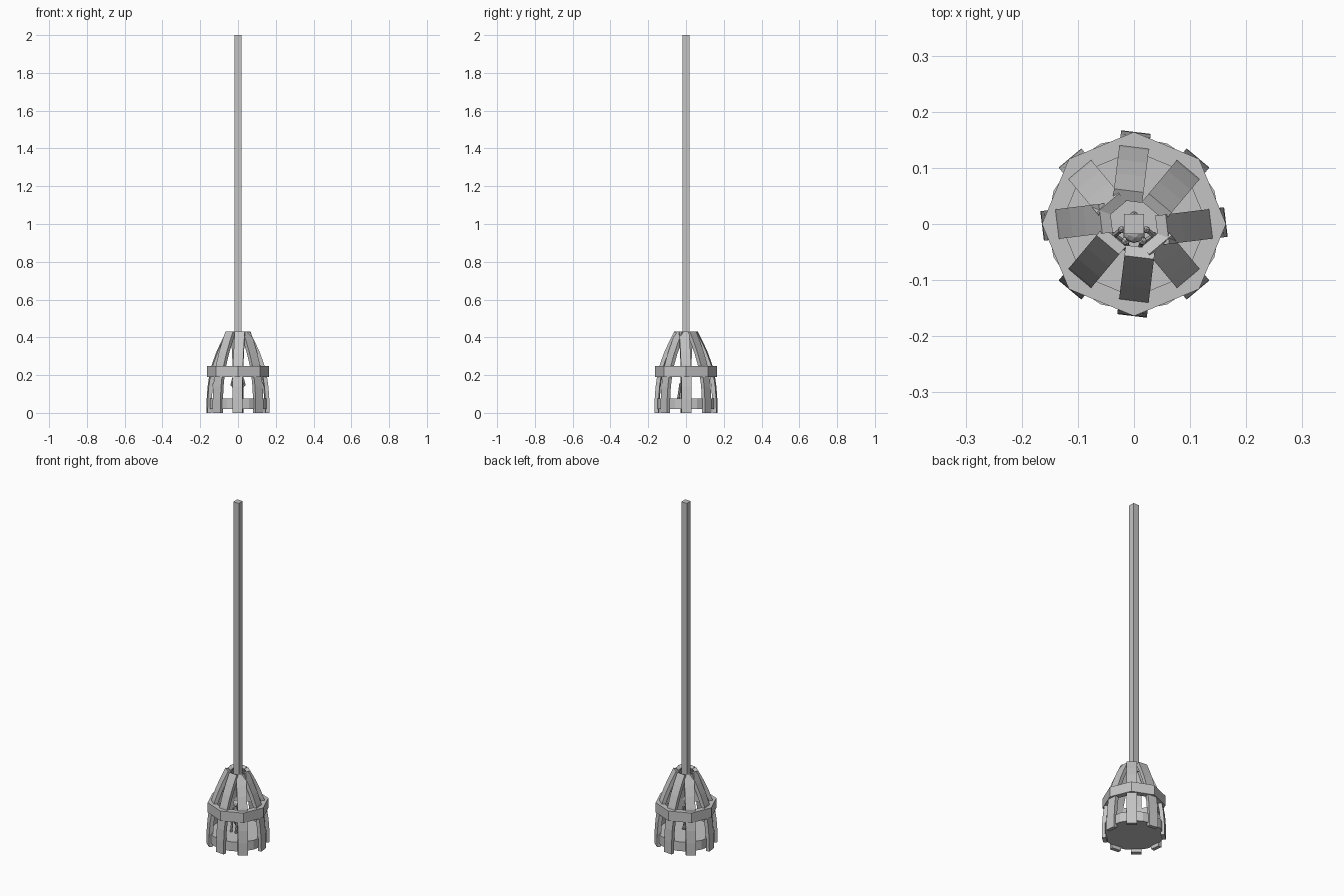
import bpy, bmesh, math
from mathutils import Vector, Matrix

cube = bpy.data.objects.get("Cube")
if cube:
    bpy.data.objects.remove(cube, do_unlink=True)

grey = bpy.data.materials.new("plain_grey")
grey.use_nodes = True
grey.diffuse_color = (0.55, 0.55, 0.55, 1)
grey.node_tree.nodes["Principled BSDF"].inputs["Base Color"].default_value = (0.55, 0.55, 0.55, 1)


def finish(name, bm):
    bmesh.ops.recalc_face_normals(bm, faces=bm.faces)
    mesh = bpy.data.meshes.new(name)
    bm.to_mesh(mesh)
    bm.free()
    mesh.materials.append(grey)
    obj = bpy.data.objects.new(name, mesh)
    bpy.context.collection.objects.link(obj)
    return obj


def box(name, size, centre):
    bm = bmesh.new()
    bmesh.ops.create_cube(bm, size=1, matrix=Matrix.Translation(centre) @ Matrix.Diagonal((*size, 1)))
    return finish(name, bm)


def lathe(name, profile, sides=8):
    """Sweep a closed (radius, height) outline around the z axis."""
    bm = bmesh.new()
    rings = []
    for i in range(sides):
        a = math.tau * i / sides
        rings.append([bm.verts.new((r * math.cos(a), r * math.sin(a), z)) for r, z in profile])
    for i in range(sides):
        one, two = rings[i], rings[(i + 1) % sides]
        for j in range(len(profile)):
            k = (j + 1) % len(profile)
            bm.faces.new((one[j], one[k], two[k], two[j]))
    return finish(name, bm)


def slat(name, angle, twist):
    """Curved flat bar, bent inward toward the top."""
    outline = [Vector(p) for p in ((.164, 0), (.163, .07), (.158, .14), (.149, .2),
                                   (.134, .26), (.112, .32), (.087, .375), (.059, .43))]
    pivot, width, thick = 0.135, 0.053, 0.021
    bm = bmesh.new()
    rows = []
    for i, p in enumerate(outline):
        t = (outline[min(i + 1, len(outline) - 1)] - outline[max(i - 1, 0)]).normalized()
        q = p + Vector((-t.y, t.x)) * thick
        if i == 0:
            q.y = 0
        rows.append([bm.verts.new((v.x - pivot, s * width / 2, v.y))
                     for v, s in ((p, -1), (p, 1), (q, 1), (q, -1))])
    for one, two in zip(rows, rows[1:]):
        for j in range(4):
            k = (j + 1) % 4
            bm.faces.new((one[j], one[k], two[k], two[j]))
    bm.faces.new(rows[0])
    bm.faces.new(rows[-1])
    obj = finish(name, bm)
    obj.location = (pivot * math.cos(angle), pivot * math.sin(angle), 0)
    obj.rotation_euler.z = angle + twist


def limb(name, points, radius):
    """Bone-like chain of rods with a knob at each joint."""
    bm = bmesh.new()
    points = [Vector(p) for p in points]
    for p in points:
        bmesh.ops.create_icosphere(bm, subdivisions=1, radius=radius * 1.4, matrix=Matrix.Translation(p))
    for a, b in zip(points, points[1:]):
        d = b - a
        m = Matrix.Translation((a + b) / 2) @ d.to_track_quat("Z", "Y").to_matrix().to_4x4()
        bmesh.ops.create_cone(bm, cap_ends=True, segments=6, radius1=radius, radius2=radius,
                              depth=d.length, matrix=m)
    finish(name, bm)


# Hanging pole
box("pole", (0.036, 0.036, 1.6), (0, 0, 1.2))

# Cage bands and floor
lathe("upper_band", [(.164, .19), (.164, .248), (.13, .248), (.13, .19)])
bm = bmesh.new()
bmesh.ops.create_cone(bm, cap_ends=True, segments=16, radius1=.155, radius2=.155, depth=.055,
                      matrix=Matrix.Translation((0, 0, .0475)))
finish("cage_floor", bm)

# Eight bars, each turned slightly
twists = [7, 5, -7, -5]
for i in range(8):
    slat(f"cage_bar_{i + 1}", math.radians(45 * i), math.radians(twists[i % 4]))

# Small figure of thin bones slumped inside
limb("spine", [(0, .01, .09), (0, .015, .15), (0, -.005, .21)], .006)
for side, s in (("left", 1), ("right", -1)):
    limb(side + "_arm", [(s * .022, -.01, .2), (s * .035, -.02, .15), (s * .015, -.035, .12)], .005)
    limb(side + "_leg", [(s * .01, .01, .085), (s * .015, -.03, .15), (s * .015, -.04, .08)], .006)
bm = bmesh.new()
bmesh.ops.create_icosphere(bm, subdivisions=2, radius=.02, matrix=Matrix.Translation((0, -.014, .235)))
finish("head", bm)
